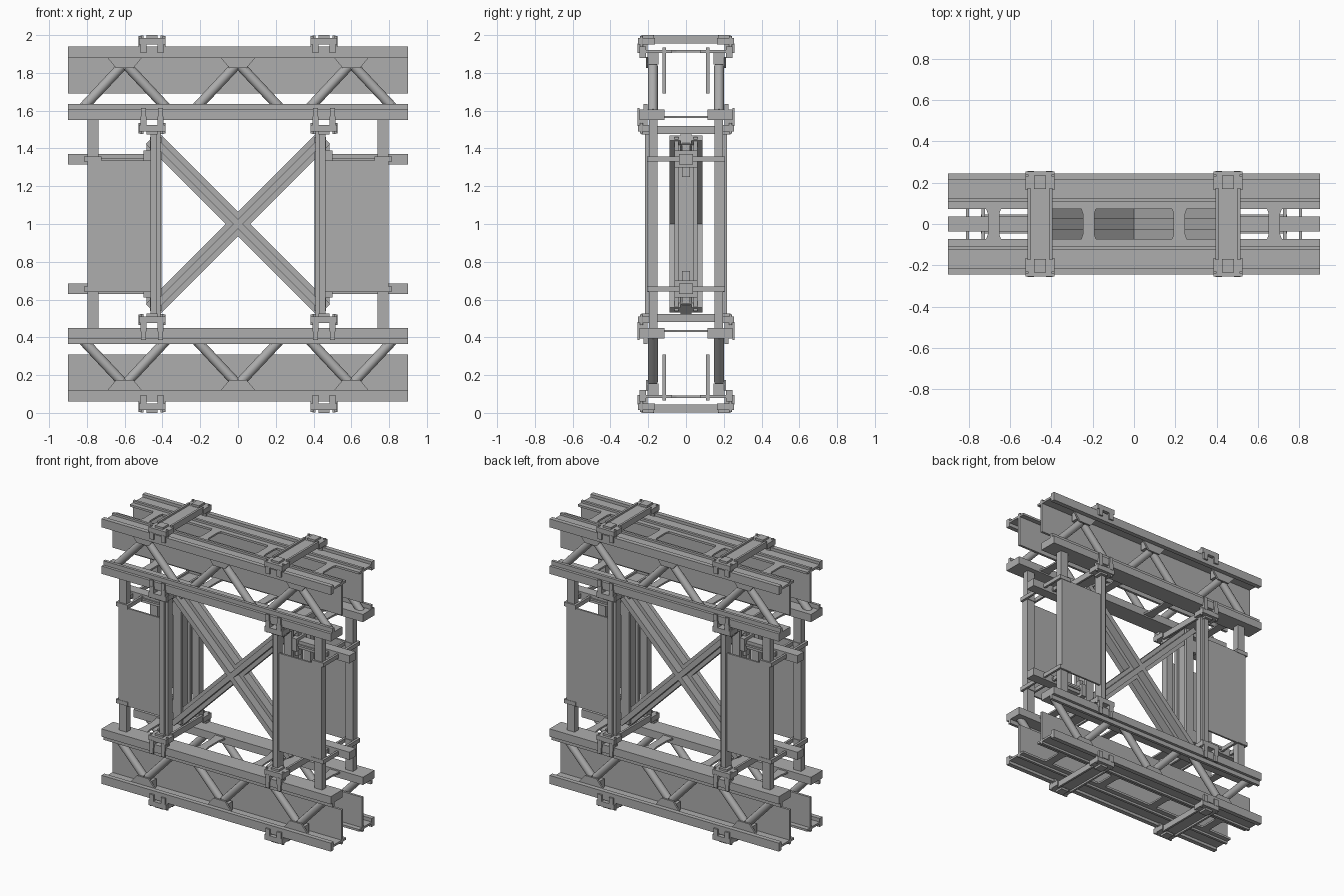
import bpy, bmesh, math
from mathutils import Matrix, Vector

cube = bpy.data.objects.get("Cube")
if cube:
    bpy.data.objects.remove(cube, do_unlink=True)

steel = bpy.data.materials.new("grey_steel")
steel.use_nodes = True
GREY = (0.42, 0.42, 0.42, 1)
steel.diffuse_color = GREY
steel.node_tree.nodes["Principled BSDF"].inputs["Base Color"].default_value = GREY
MID = 1.0  # height of the symmetry plane


def box(bm, x, y, z, turn=None):
    """Block from (min, max) pairs, optionally transformed by a matrix."""
    size = Matrix.Diagonal((x[1] - x[0], y[1] - y[0], z[1] - z[0], 1))
    at = Matrix.Translation([(a + b) / 2 for a, b in (x, y, z)])
    bmesh.ops.create_cube(bm, size=1, matrix=(turn or Matrix()) @ at @ size)


def prism(bm, points, axis, lo, hi):
    """Extrude an outline along x (points are y,z), y (x,z) or z (x,y)."""
    def place(p, d):
        c = list(p)
        c.insert(axis, d)
        return c
    face = bm.faces.new([bm.verts.new(place(p, lo)) for p in points])
    ext = bmesh.ops.extrude_face_region(bm, geom=[face])
    shift = [0, 0, 0]
    shift[axis] = hi - lo
    bmesh.ops.translate(bm, vec=shift, verts=[v for v in ext["geom"] if isinstance(v, bmesh.types.BMVert)])


def rod(bm, a, b, radius):
    a, b = Vector(a), Vector(b)
    d = b - a
    m = Matrix.Translation((a + b) / 2) @ d.to_track_quat('Z', 'Y').to_matrix().to_4x4()
    bmesh.ops.create_cone(bm, cap_ends=True, segments=16, radius1=radius,
                          radius2=radius, depth=d.length, matrix=m)


def finish(bm, name, mirror="xyz", smooth=False):
    """Heights are given above the middle plane; mirror fills the other sides."""
    bmesh.ops.recalc_face_normals(bm, faces=bm.faces)
    mesh = bpy.data.meshes.new(name)
    bm.to_mesh(mesh)
    bm.free()
    mesh.materials.append(steel)
    ob = bpy.data.objects.new(name, mesh)
    bpy.context.collection.objects.link(ob)
    ob.location.z = MID
    mod = ob.modifiers.new("mirror", 'MIRROR')
    mod.use_axis = [a in mirror for a in "xyz"]
    mod.use_mirror_merge = False
    if smooth:
        bpy.ops.object.select_all(action='DESELECT')
        ob.select_set(True)
        bpy.context.view_layer.objects.active = ob
        bpy.ops.object.shade_smooth_by_angle(angle=math.radians(35))
    return ob


FULL = (-0.9, 0.9)

# Outer channel rails with a raised outer edge and an inward flange
bm = bmesh.new()
prism(bm, [(.245, .88), (.245, .94), (.213, .94), (.213, .92), (.125, .92), (.125, .935),
           (.107, .935), (.107, .92), (.073, .92), (.073, .905), (.213, .905), (.213, .88)], 0, *FULL)
finish(bm, "outer_rail", "yz")

# Hanging web plates
bm = bmesh.new()
box(bm, FULL, (.107, .124), (.69, .906))
finish(bm, "web_plate", "yz")

# Inner chords with a thin upstanding lip
bm = bmesh.new()
prism(bm, [(.115, .55), (.245, .55), (.245, .605), (.225, .605), (.225, .635),
           (.205, .635), (.205, .605), (.115, .605)], 0, *FULL)
finish(bm, "inner_chord", "yz")

# Tubular lattice and its gussets
bm = bmesh.new()
for cx in (-0.6, 0, 0.6):
    for s in (-1, 1):
        rod(bm, (cx + s * .245, .175, .59), (cx + s * .015, .175, .835), .026)
finish(bm, "lattice_tube", "yz", True)

bm = bmesh.new()
for cx in (-0.6, 0, 0.6):
    prism(bm, [(cx - .095, .885), (cx - .045, .825), (cx + .045, .825), (cx + .095, .885)], 1, .2, .212)
    box(bm, (cx - .06, cx + .06), (.145, .205), (.845, .91))
finish(bm, "lattice_gusset", "yz")

# Waisted tie plates between front and back
bm = bmesh.new()
for cx in (.22, .68):
    for reach, z in ((.085, .908), (.125, .56)):
        prism(bm, [(cx - .04, -reach), (cx + .04, -reach), (cx + .028, -.05), (cx + .028, .05),
                   (cx + .04, reach), (cx - .04, reach), (cx - .028, .05), (cx - .028, -.05)], 2, z, z + .012)
finish(bm, "tie_plate", "xz")

# Outer posts
bm = bmesh.new()
box(bm, (.738, .797), (.15, .195), (-.55, .55))
finish(bm, "outer_post", "xy")

# Side panels
bm = bmesh.new()
box(bm, (.46, .797), (.19, .203), (-.36, .335))
finish(bm, "side_panel", "xy")

# Inner posts, stepped in section
bm = bmesh.new()
box(bm, (.41, .44), (.15, .2), (-.5, .5))
box(bm, (.43, .463), (.15, .217), (-.5, .5))
finish(bm, "inner_post", "xy")

# Central flanged columns
bm = bmesh.new()
for s in (-1, 1):
    box(bm, (.405, .465), sorted((s * .04, s * .062)), (-.46, .46))
box(bm, (.425, .445), (-.04, .04), (-.46, .46))
finish(bm, "central_column", "x")

# Crossed diagonal braces, cross-shaped in section
bm = bmesh.new()
turn = Matrix.Rotation(math.radians(-45), 4, 'Y')
box(bm, (-.645, .645), (-.088, .088), (-.018, .018), turn)
box(bm, (-.645, .645), (-.03, .03), (-.045, .045), turn)
finish(bm, "diagonal_brace", "x")

# Short horizontal beams on the centre line
bm = bmesh.new()
box(bm, (.46, .9), (-.036, .036), (.315, .37))
box(bm, (.46, .74), (-.045, .045), (.335, .348))
box(bm, (.46, .5), (-.06, .06), (.3, .39))
box(bm, (.46, .485), (-.02, .02), (.25, .43))
finish(bm, "centre_beam", "xz")

# Clips tying front and back outer posts
bm = bmesh.new()
for cx in (.73, .806):
    box(bm, (cx - .008, cx + .008), (-.205, .205), (.33, .358))
for s in (-1, 1):
    for a in (.145, .195):
        box(bm, (.724, .812), sorted((s * a, s * (a + .011))), (.33, .358))
finish(bm, "post_clip", "xz")

# Saddle clamps: one over the outer rails, one under the inner chords
CX = .455


def clamp(name, base, d, grip):
    """d is the direction, away from the rails, in which the bar stands."""
    def span(a, b):
        return sorted((base + d * a, base + d * b))
    bm = bmesh.new()
    box(bm, (CX - .06, CX + .06), (-.21, .21), span(.018, .035))
    for s in (-1, 1):
        box(bm, sorted((CX + s * .045, CX + s * .06)), (-.175, .175), span(.005, .048))
        ends = sorted((s * .165, s * .255))
        box(bm, (CX - .07, CX + .07), ends, span(0, .036))
        box(bm, (CX - .03, CX + .03), sorted((s * .17, s * .235)), span(.03, .05))
        for off in (-.045, .045):
            box(bm, (CX + off - .016, CX + off + .016), sorted((s * .205, s * .257)), span(-.045, .005))
            box(bm, (CX + off - .014, CX + off + .014), sorted((s * .245, s * .256)), span(-grip, 0))
            rod(bm, (CX + off * 1.4, s * .235, base - d * .01), (CX + off * 1.4, s * .235, base + d * .045), .008)
    finish(bm, name, "xz")


clamp("outer_clamp", .95, 1, .045)
clamp("inner_clamp", .525, -1, .09)
